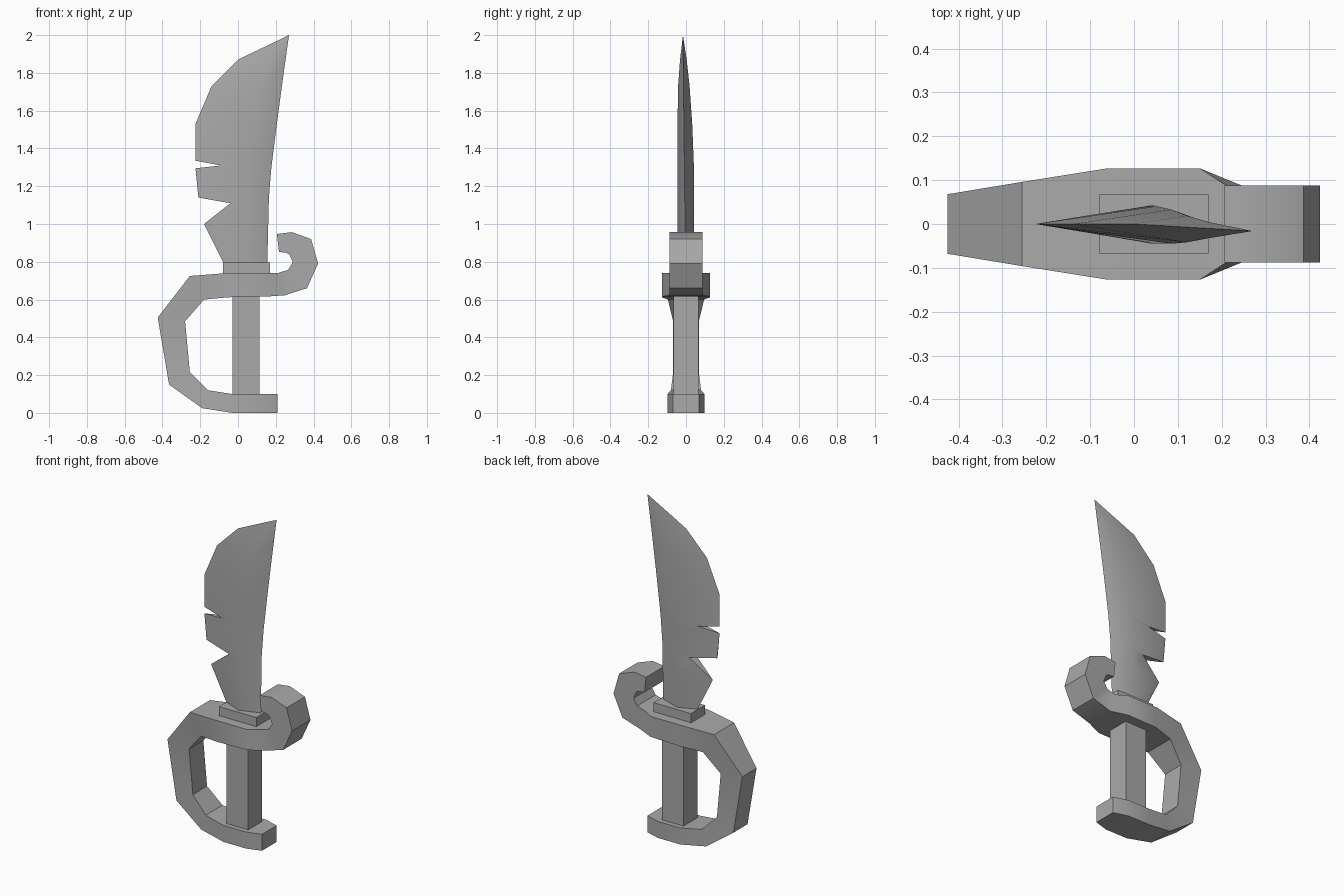
import bpy, bmesh, math

cube = bpy.data.objects.get("Cube")
if cube:
    bpy.data.objects.remove(cube)

steel = bpy.data.materials.new("grey")
steel.use_nodes = True
GREY = (0.4, 0.4, 0.4, 1)
steel.diffuse_color = GREY
steel.node_tree.nodes["Principled BSDF"].inputs["Base Color"].default_value = GREY


def finish(name, bm, angle):
    """Turn a bmesh into a cleaned, shaded object."""
    bmesh.ops.remove_doubles(bm, verts=bm.verts, dist=0.0005)
    bmesh.ops.recalc_face_normals(bm, faces=bm.faces)
    mesh = bpy.data.meshes.new(name)
    bm.to_mesh(mesh)
    bm.free()
    mesh.materials.append(steel)
    obj = bpy.data.objects.new(name, mesh)
    bpy.context.collection.objects.link(obj)
    bpy.ops.object.select_all(action="DESELECT")
    obj.select_set(True)
    bpy.context.view_layer.objects.active = obj
    bpy.ops.object.shade_smooth_by_angle(angle=math.radians(angle))


def loft(name, rings, angle):
    """Skin a list of equal closed rings and cap both ends."""
    bm = bmesh.new()
    loops = [[bm.verts.new(p) for p in ring] for ring in rings]
    n = len(loops[0])
    for a, b in zip(loops, loops[1:]):
        for i in range(n):
            j = (i + 1) % n
            bm.faces.new((a[i], a[j], b[j], b[i]))
    bm.faces.new(loops[0])
    bm.faces.new(loops[-1])
    finish(name, bm, angle)


def block(name, x0, x1, half, z0, z1):
    rings = [[(x0, -half, z), (x1, -half, z), (x1, half, z), (x0, half, z)]
             for z in (z0, z1)]
    loft(name, rings, 30)


def lerp_table(table, z):
    """Read a value from a list of (height, value) pairs."""
    for (z0, v0), (z1, v1) in zip(table, table[1:]):
        if z <= z1:
            return v0 + (v1 - v0) * (z - z0) / (z1 - z0)
    return table[-1][1]


# Grip and blade collar
block("grip", -0.03, 0.115, 0.067, 0.08, 0.63)
block("blade_collar", -0.08, 0.17, 0.067, 0.73, 0.795)

# Pommel, knuckle bow, crossguard and hook: one swept band
# Each station: outer x, outer z, inner x, inner z, half width
stations = [
    (0.21, 0, 0.21, 0.1, 0.07),
    (0.12, 0, 0.12, 0.1, 0.097),
    (-0.03, 0, -0.03, 0.1, 0.097),
    (-0.19, 0.025, -0.16, 0.12, 0.08),
    (-0.365, 0.15, -0.255, 0.215, 0.068),
    (-0.425, 0.505, -0.28, 0.485, 0.068),
    (-0.255, 0.725, -0.18, 0.6, 0.096),
    (-0.06, 0.74, -0.05, 0.612, 0.127),
    (0.15, 0.74, 0.15, 0.616, 0.127),
    (0.21, 0.74, 0.245, 0.622, 0.088),
    (0.265, 0.757, 0.365, 0.66, 0.088),
    (0.29, 0.797, 0.424, 0.79, 0.088),
    (0.272, 0.84, 0.387, 0.92, 0.088),
    (0.25, 0.849, 0.285, 0.957, 0.088),
    (0.217, 0.852, 0.206, 0.947, 0.088),
]
loft("hand_guard",
     [[(a, -w, b), (a, w, b), (c, w, d), (c, -w, d)]
      for a, b, c, d, w in stations], 32)

# Blade: cutting edge, ridge on both sides, and back edge
# Each row: edge x, height, half thickness at the edge
edge = [
    (-0.07, 0.78, 0), (-0.18, 1.0, 0), (-0.04, 1.11, 0.03),
    (-0.21, 1.14, 0.002), (-0.225, 1.295, 0), (-0.09, 1.31, 0.022),
    (-0.225, 1.335, 0), (-0.225, 1.53, 0), (-0.14, 1.73, 0),
    (0, 1.87, 0), (0.27, 2.0, 0),
]
back_x = [(0.78, 0.155), (1.2, 0.165), (1.45, 0.195), (1.75, 0.235), (2, 0.27)]
ridge_x = [(0.78, 0.035), (1.3, 0.045), (1.73, 0.12), (1.87, 0.175), (2, 0.27)]
front_y = [(0.78, -0.045), (1.6, -0.045), (1.8, -0.04), (2, -0.016)]
rear_y = [(0.78, 0.042), (1.3, 0.042), (1.53, 0.033), (1.8, 0.014), (2, -0.016)]
spine_y = [(0.78, -0.003), (2, -0.016)]

bm = bmesh.new()
rows = []
for x, z, t in edge:
    mx, bx = lerp_table(ridge_x, z), lerp_table(back_x, z)
    y = lerp_table(spine_y, z) if z == 2 else 0
    ring = [(x, y - t, z), (mx, lerp_table(front_y, z), z),
            (bx, lerp_table(spine_y, z), z),
            (mx, lerp_table(rear_y, z), z), (x, y + t, z)]
    rows.append([bm.verts.new(p) for p in ring])
for a, b in zip(rows, rows[1:]):
    for i in range(5):
        j = (i + 1) % 5
        bm.faces.new((a[i], a[j], b[j], b[i]))
bm.faces.new(rows[0])
finish("blade", bm, 40)
